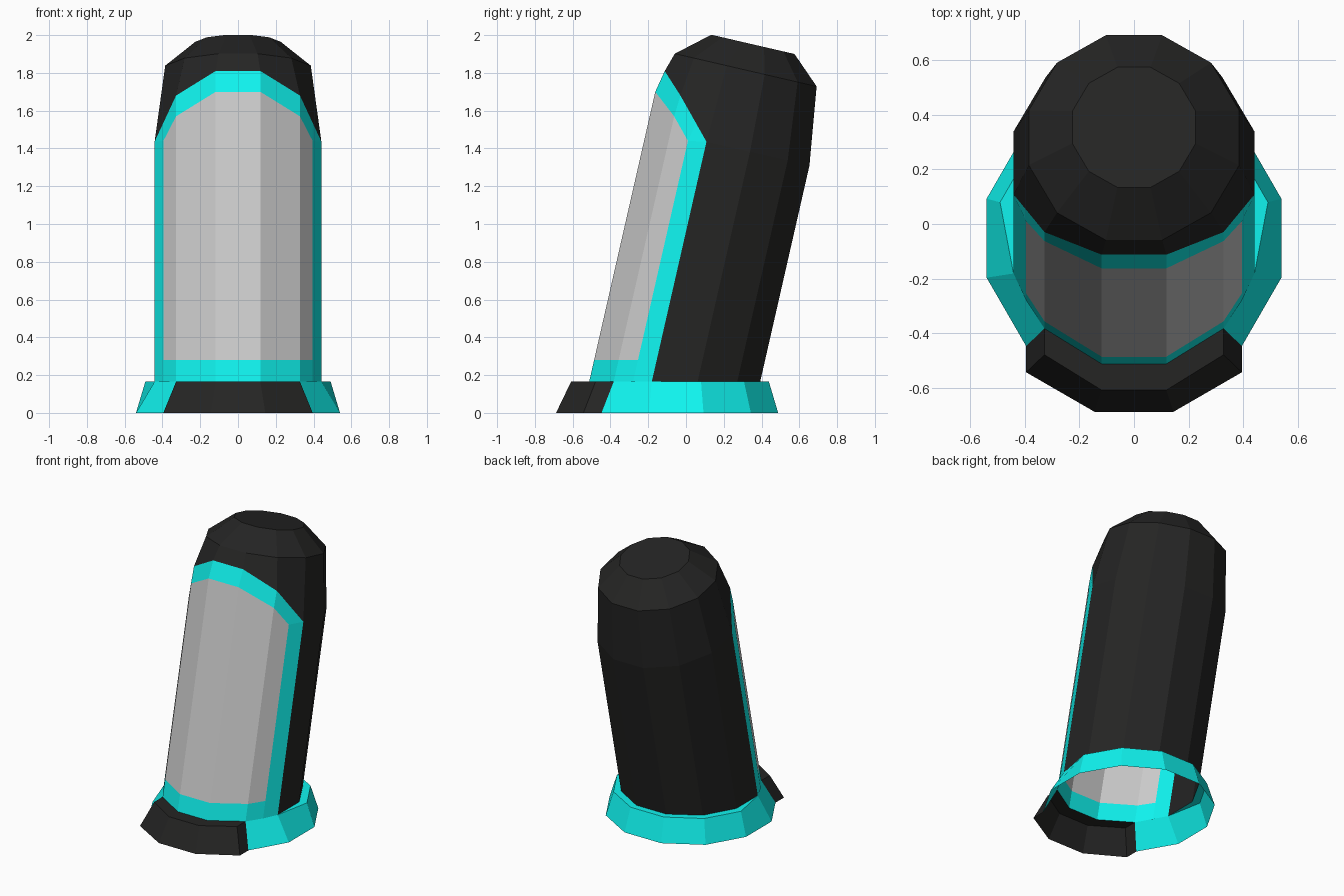
import bpy, bmesh
from math import cos, sin, radians
from mathutils import Vector

if "Cube" in bpy.data.objects:
    bpy.data.objects.remove(bpy.data.objects["Cube"])

LEAN = 0.228          # y shift of the body axis per unit height
Z0 = 0.165            # height where the body meets the skirt
R = 0.457


def material(name, rgb):
    m = bpy.data.materials.new(name)
    m.diffuse_color = (*rgb, 1)
    m.use_nodes = True
    m.node_tree.nodes["Principled BSDF"].inputs["Base Color"].default_value = m.diffuse_color
    return m


dark = material("dark", (0.018, 0.018, 0.0175))
cyan = material("cyan", (0.005, 0.9, 0.86))


def axis_y(z):
    return -0.06 + LEAN * (z - Z0)


def polar(i, r=R):
    """Corner i of a 12-sided section; corner 0 is right of centre, just to the rear."""
    a = radians(15 + 30 * i)
    return r * cos(a), r * sin(a)


def at_height(p, z):
    """Point on the leaning line through section point p at world height z."""
    x, w = p
    zc = z + 0.225 * w
    return Vector((x, axis_y(zc) + 0.974 * w, z))


def tilted(p, zc):
    """Section point p on a plane square to the leaning axis."""
    x, w = p
    return Vector((x, axis_y(zc) + 0.974 * w, zc - 0.225 * w))


def build(name, faces, mat=None):
    bm = bmesh.new()
    for f in faces:
        bm.faces.new([bm.verts.new(v) for v in f])
    bmesh.ops.remove_doubles(bm, verts=bm.verts, dist=0.0005)
    bm.normal_update()
    for f in bm.faces:
        c = f.calc_center_median()
        if f.normal.dot(Vector((c.x, c.y - axis_y(c.z), 0.3))) < 0:
            f.normal_flip()
    me = bpy.data.meshes.new(name)
    bm.to_mesh(me)
    bm.free()
    if mat:
        me.materials.append(mat)
    ob = bpy.data.objects.new(name, me)
    bpy.context.collection.objects.link(ob)
    return ob


def strip(a, b, closed=False):
    """Quads between two point rows."""
    n = len(a)
    return [(a[i], a[(i + 1) % n], b[(i + 1) % n], b[i])
            for i in range(n if closed else n - 1)]


# Body section, with the two front diagonal corners slightly wider
section = [polar(i) for i in range(12)]
section[7], section[10] = (-0.328, -0.315), (0.328, -0.315)

# Rings of the leaning body; the front corners of the shoulder ring rise in an arch
shoulder = [tilted(p, 1.409) for p in section]
for i, z, dy in ((7, 1.68, 0.008), (8, 1.81, 0.025), (9, 1.81, 0.025), (10, 1.68, 0.008)):
    shoulder[i] = at_height(section[i], z) + Vector((0, dy, 0))
foot = [at_height(p, Z0) for p in section]
brow = [tilted(polar(i, 0.399), 1.815) for i in range(12)]
crown = [tilted(polar(i, 0.234), 1.951) + Vector((0, 0.007, 0)) for i in range(12)]

# Dark shell: back and sides, then the domed top
back = [11, 0, 1, 2, 3, 4, 5, 6]
shell = strip([foot[i] for i in back], [shoulder[i] for i in back])
shell += strip(shoulder, brow, True) + strip(brow, crown, True) + [crown]
build("body_shell", shell, dark)

# Front columns: panel edge, four section corners, panel edge
cols = [(-0.395, -0.215)] + section[7:11] + [(0.395, -0.215)]
panel_z = [1.44, 1.57, 1.70, 1.70, 1.57, 1.44]
edge_high = [shoulder[a].lerp(shoulder[b], 0.4) for a, b in ((6, 7), (11, 10))]
low = [at_height(p, Z0) for p in cols]
high = [edge_high[0]] + shoulder[7:11] + [edge_high[1]]
panel_low = [at_height(p, 0.28) for p in cols]
panel_high = [at_height(p, z) for p, z in zip(cols, panel_z)]

# Cyan frame around the grey front panel
frame = strip(low, panel_low) + strip(panel_high, high)
for k, s in ((0, 6), (-1, 11)):
    frame += [(foot[s], low[k], panel_low[k]),
              (foot[s], panel_low[k], panel_high[k], shoulder[s]),
              (shoulder[s], panel_high[k], high[k])]
build("panel_frame", frame, cyan)
build("front_panel", strip(panel_low, panel_high))

# Flared skirt: flush with the body in front, stepped outward behind
hem = []
for i in range(12):
    x, y = polar(i, 0.559)
    hem.append(Vector((x, y - 0.052, 0)))
rim = list(foot)
for i in range(6):
    x, y = polar(i, 0.508)
    rim[i] = Vector((x, y - 0.052, Z0))
around = [10, 11, 0, 1, 2, 3, 4, 5, 6, 7]
ledge = [11, 0, 1, 2, 3, 4, 5, 6]
skirt = strip([hem[i] for i in around], [rim[i] for i in around])
for i, j in zip(ledge, ledge[1:]):
    quad = [rim[i], rim[j], foot[j], foot[i]]
    skirt.append([v for k, v in enumerate(quad) if v not in quad[:k]])
build("base_skirt", skirt, cyan)

# Dark toe: the front three skirt faces pushed forward, open underneath
push = Vector((0, -0.096, 0))
toe_hem = [hem[i] + push for i in range(7, 11)]
toe_rim = [foot[i] + push for i in range(7, 11)]
toe = strip(toe_hem, toe_rim) + strip(toe_rim, foot[7:11])
for i, k in ((7, 0), (10, 3)):
    toe.append((hem[i], toe_hem[k], toe_rim[k], foot[i]))
build("toe_guard", toe, dark)
